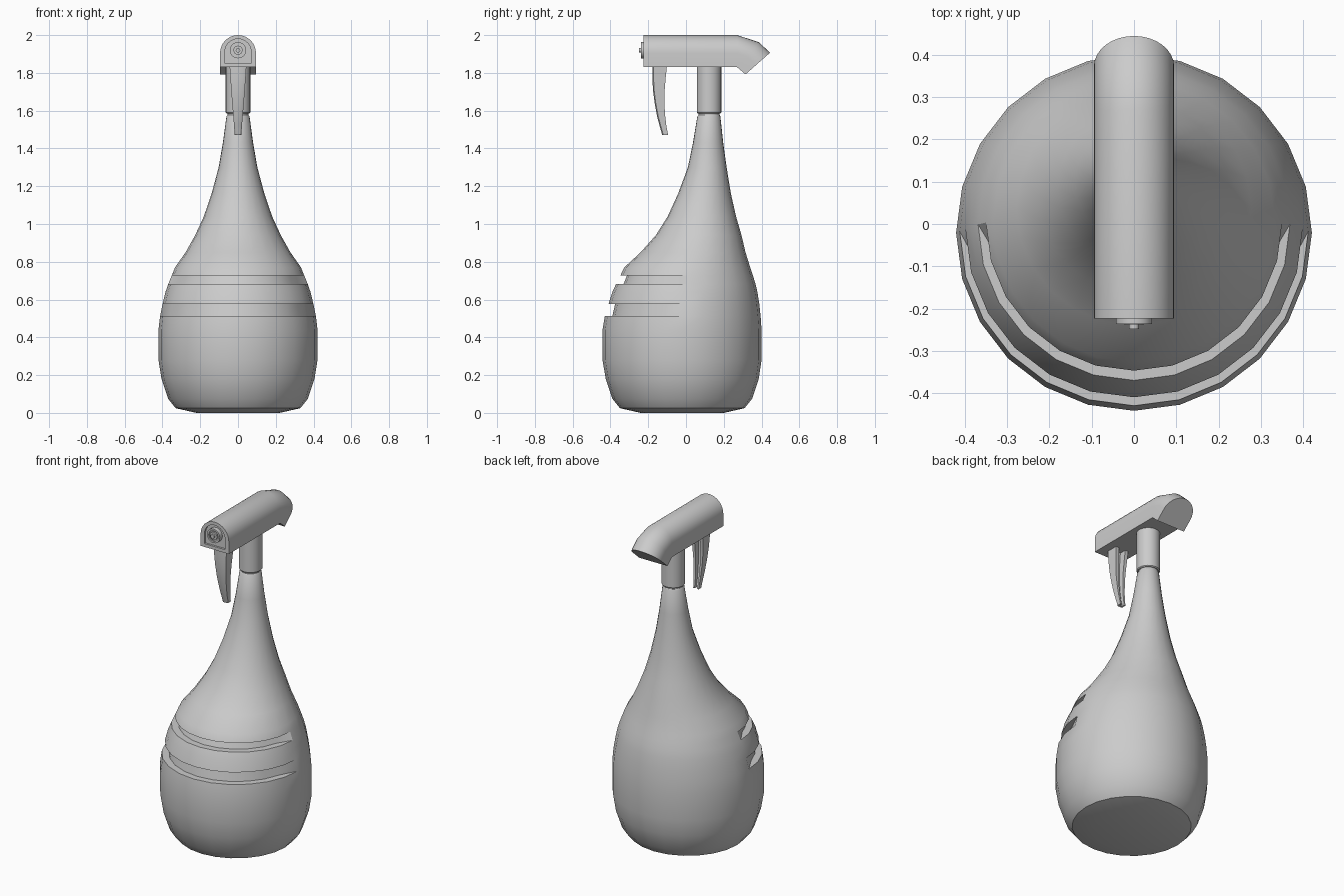
import bpy, bmesh, math
from mathutils import Vector

if "Cube" in bpy.data.objects:
    bpy.data.objects.remove(bpy.data.objects["Cube"])


def finish(name, bm, angle=35):
    bmesh.ops.remove_doubles(bm, verts=bm.verts, dist=0.0005)
    bmesh.ops.recalc_face_normals(bm, faces=bm.faces)
    me = bpy.data.meshes.new(name)
    bm.to_mesh(me)
    bm.free()
    ob = bpy.data.objects.new(name, me)
    bpy.context.collection.objects.link(ob)
    bpy.ops.object.select_all(action='DESELECT')
    ob.select_set(True)
    bpy.context.view_layer.objects.active = ob
    bpy.ops.object.shade_smooth_by_angle(angle=math.radians(angle))
    return ob


def skin(bm, rings, caps=True):
    """Join successive closed rings of points with quads."""
    vs = [[bm.verts.new(p) for p in r] for r in rings]
    n = len(vs[0])
    for a, b in zip(vs, vs[1:]):
        for i in range(n):
            j = (i + 1) % n
            bm.faces.new((a[i], a[j], b[j], b[i]))
    if caps:
        bm.faces.new(vs[0])
        bm.faces.new(vs[-1])
    return vs


def loft(name, rings, angle=35):
    bm = bmesh.new()
    skin(bm, rings)
    return finish(name, bm, angle)


def body_ring(z, front, back, depth=0.0, n=24):
    """Circle between front and back y; depth pushes the front part inwards."""
    c, r = (front + back) / 2, (back - front) / 2
    pts = []
    for i in range(n):
        a = 2 * math.pi * i / n
        rr = r - (depth if math.cos(a) > 0.1 else 0)
        pts.append((rr * math.sin(a), c - rr * math.cos(a), z))
    return pts


# bottle: off-centre circular sections with two front grip grooves
body = [
    (0.0, -0.24, 0.20), (0.025, -0.35, 0.31), (0.075, -0.39, 0.35),
    (0.18, -0.425, 0.385), (0.28, -0.442, 0.40), (0.44, -0.442, 0.40),
    (0.512, -0.43, 0.395), (0.512, -0.43, 0.395, 0.04),
    (0.577, -0.41, 0.388, 0.035), (0.577, -0.41, 0.388),
    (0.64, -0.39, 0.378), (0.683, -0.37, 0.368), (0.683, -0.37, 0.368, 0.04),
    (0.728, -0.347, 0.354, 0.035), (0.728, -0.347, 0.354),
    (0.77, -0.327, 0.34), (0.85, -0.24, 0.315), (0.94, -0.16, 0.294),
    (1.04, -0.097, 0.265), (1.16, -0.042, 0.238), (1.30, 0.010, 0.215),
    (1.43, 0.037, 0.197), (1.57, 0.060, 0.182), (1.577, 0.066, 0.178),
]
loft("bottle", [body_ring(*b) for b in body])

# neck plug and collar under the head
loft("neck_plug", [body_ring(z, 0.067, 0.177) for z in (1.56, 1.60)])
loft("collar", [body_ring(1.585, 0.062, 0.182), body_ring(1.59, 0.057, 0.187),
                body_ring(1.84, 0.057, 0.187)])


def arch(bottom, top, w=0.095, h=0.17, n=16):
    """Round-topped section standing between two (y, z) points."""
    b, t = Vector(bottom), Vector(top)
    uv = [(-w, 0), (w, 0)]
    for i in range(n + 1):
        a = math.pi * i / n
        uv.append((w * math.cos(a), (h - w + w * math.sin(a)) / h))
    return [(x, *(b.lerp(t, u))) for x, u in uv]


# spray head: recessed front panel, straight barrel, bent nozzle end
loft("spray_head", [
    arch((-0.212, 1.85), (-0.212, 1.98), 0.07, 0.13),
    arch((-0.224, 1.85), (-0.224, 1.98), 0.07, 0.13),
    arch((-0.224, 1.83), (-0.224, 2.0)),
    arch((0.27, 1.83), (0.27, 2.0)),
    arch((0.285, 1.818), (0.385, 1.963)),
    arch((0.315, 1.792), (0.445, 1.907)),
], 30)

# front knob: turned profile of (radius, y) around the barrel axis
knob = [(0.043, -0.205), (0.043, -0.237), (0.032, -0.237), (0.032, -0.230),
        (0.024, -0.230), (0.024, -0.238), (0.012, -0.238), (0.012, -0.248)]
loft("front_knob", [[(r * math.cos(math.tau * i / 24), y,
                      1.92 + r * math.sin(math.tau * i / 24))
                     for i in range(24)] for r, y in knob])


# trigger: curved channel section, open at the back
def channel(z, f, b, w):
    m, k = f + (b - f) * 0.45, w * 0.5
    return [(-w, f + 0.006, z), (-w * 0.6, f, z), (w * 0.6, f, z), (w, f + 0.006, z),
            (w, b, z), (k, b, z), (k, m, z), (-k, m, z), (-k, b, z), (-w, b, z)]


loft("trigger", [channel(*s) for s in (
    (1.845, -0.178, -0.100, 0.045), (1.78, -0.178, -0.107, 0.041),
    (1.71, -0.175, -0.113, 0.036), (1.64, -0.166, -0.115, 0.031),
    (1.57, -0.153, -0.110, 0.025), (1.52, -0.140, -0.104, 0.021),
    (1.472, -0.126, -0.095, 0.018))])
